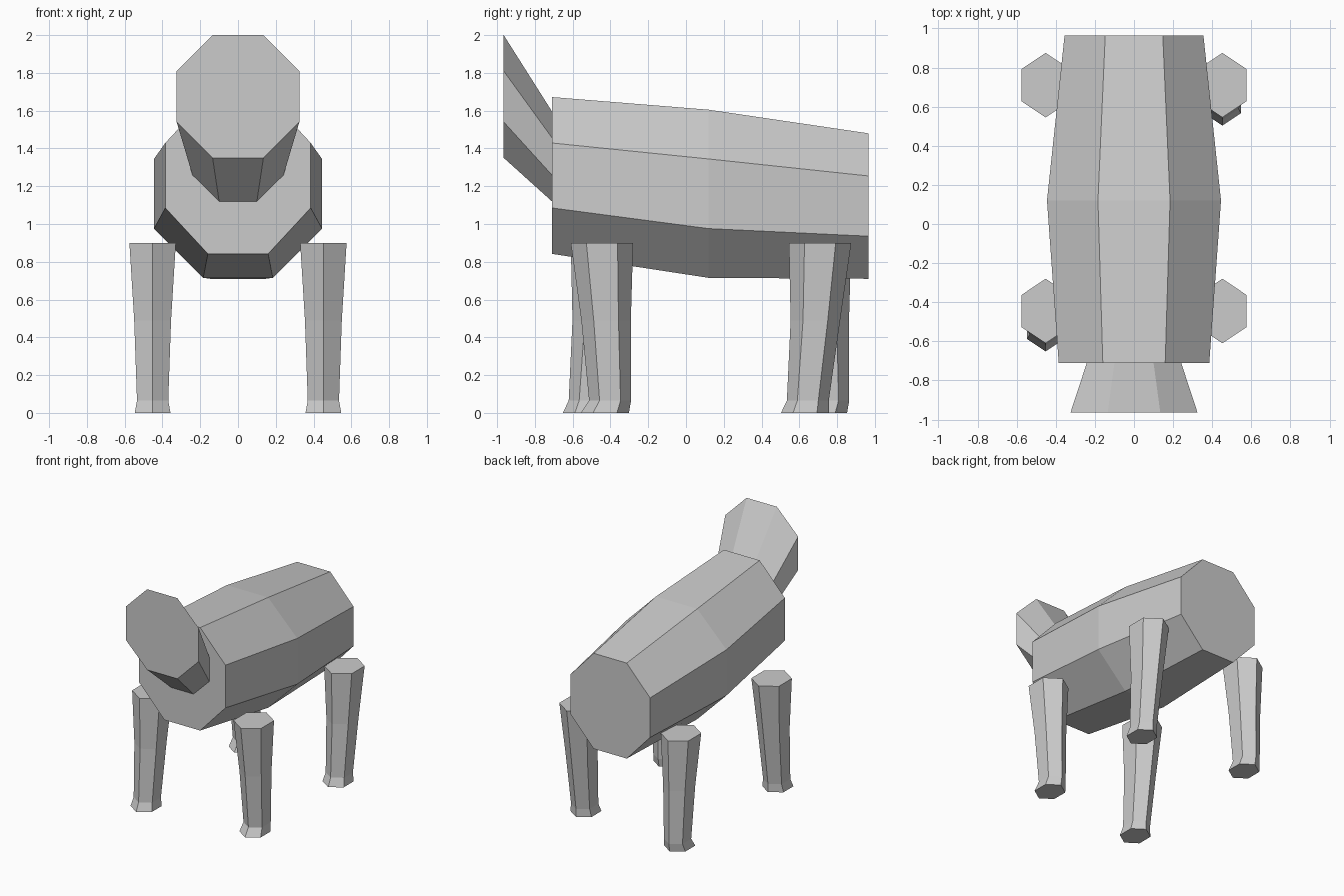
import bpy, bmesh
from math import pi, cos, sin

cube = bpy.data.objects.get("Cube")
if cube:
    bpy.data.objects.remove(cube, do_unlink=True)

grey = bpy.data.materials.new("plain grey")
grey.use_nodes = True
COLOUR = (0.6, 0.6, 0.6, 1)
grey.diffuse_color = COLOUR
grey.node_tree.nodes["Principled BSDF"].inputs["Base Color"].default_value = COLOUR


def loft(name, rings):
    """Skin a list of point rings into a closed, flat-shaded solid."""
    bm = bmesh.new()
    loops = [[bm.verts.new(p) for p in ring] for ring in rings]
    count = len(loops[0])
    for a, b in zip(loops, loops[1:]):
        for i in range(count):
            j = (i + 1) % count
            bm.faces.new((a[i], a[j], b[j], b[i]))
    bm.faces.new(loops[0])
    bm.faces.new(loops[-1])
    bmesh.ops.recalc_face_normals(bm, faces=bm.faces)
    mesh = bpy.data.meshes.new(name)
    bm.to_mesh(mesh)
    bm.free()
    mesh.materials.append(grey)
    obj = bpy.data.objects.new(name, mesh)
    bpy.context.collection.objects.link(obj)
    return obj


def octagon(y, z, half_width, half_height):
    """Upright eight-sided ring with flat top, bottom and sides."""
    k = 1 / cos(pi / 8)
    angles = [(i + 0.5) * pi / 4 for i in range(8)]
    return [(half_width * k * cos(a), y, z + half_height * k * sin(a)) for a in angles]


def hexagon(x, y, z, radius):
    """Level six-sided ring, pointed to front and back, narrower across."""
    angles = [(i + 0.5) * pi / 3 for i in range(6)]
    return [(x + 0.86 * radius * cos(a), y + radius * sin(a), z) for a in angles]


# Barrel body, sloping down to the rear
loft("body", [octagon(-0.71, 1.257, 0.385, 0.415),
              octagon(0.12, 1.16, 0.445, 0.445),
              octagon(0.965, 1.095, 0.355, 0.385)])

# Flared head, rooted just inside the chest
loft("head", [octagon(-0.965, 1.675, 0.325, 0.325),
              octagon(-0.70, 1.346, 0.238, 0.235)])

# Legs in a trot: height, radius, and y shift when stepping forward or back
LEG = [(0.9, 0.165, 0, 0),
       (0.49, 0.131, -0.025, 0.022),
       (0.065, 0.111, -0.065, 0.043),
       (0, 0.127, -0.08, 0.016)]

for end, y in (("front", -0.445), ("back", 0.71)):
    for side, x in (("left", 0.452), ("right", -0.452)):
        forward = (end, side) in (("front", "right"), ("back", "left"))
        loft(f"{end}_{side}_leg",
             [hexagon(x, y + (ahead if forward else behind), z, r)
              for z, r, ahead, behind in LEG])
